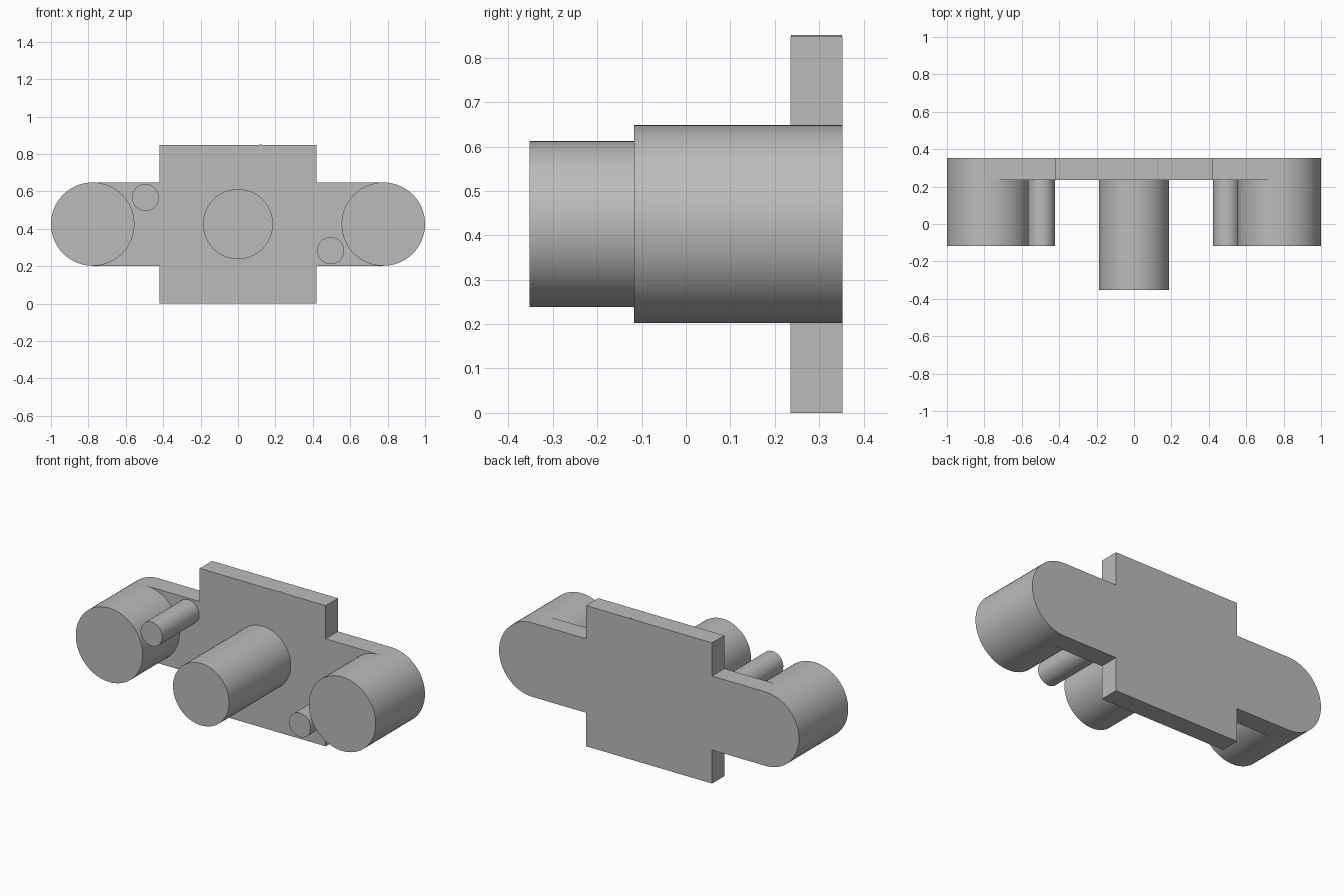
import bpy
import bmesh
from math import pi, sin, cos
from mathutils import Matrix, Vector

cube = bpy.data.objects.get("Cube")
if cube:
    bpy.data.objects.remove(cube, do_unlink=True)

grey = bpy.data.materials.new("plain grey")
grey.use_nodes = True
COLOUR = (0.5, 0.5, 0.5, 1)
grey.diffuse_color = COLOUR
grey.node_tree.nodes["Principled BSDF"].inputs["Base Color"].default_value = COLOUR

FRONT, BACK = 0.235, 0.352      # plate depth range
BOSS_FRONT = -0.117
MID_Z, TOP = 0.425, 0.848
HALF_W = 0.42
LOBE_R = 0.223
LOBE_X = 1 - LOBE_R


def finish(name, bm):
    bmesh.ops.recalc_face_normals(bm, faces=bm.faces)
    mesh = bpy.data.meshes.new(name)
    bm.to_mesh(mesh)
    bm.free()
    obj = bpy.data.objects.new(name, mesh)
    bpy.context.collection.objects.link(obj)
    mesh.materials.append(grey)
    bpy.ops.object.select_all(action="DESELECT")
    obj.select_set(True)
    bpy.context.view_layer.objects.active = obj
    bpy.ops.object.shade_smooth_by_angle(angle=pi / 6)
    return obj


def rod(name, x, z, radius, y0, y1):
    """Closed cylinder lying along y."""
    bm = bmesh.new()
    place = Matrix.Translation((x, (y0 + y1) / 2, z)) @ Matrix.Rotation(pi / 2, 4, "X")
    bmesh.ops.create_cone(bm, cap_ends=True, segments=64, radius1=radius,
                          radius2=radius, depth=y1 - y0, matrix=place)
    return finish(name, bm)


# Back plate: tall middle with a rounded arm on each side
half = [(HALF_W, 0), (HALF_W, MID_Z - LOBE_R)]
for i in range(33):
    a = pi * (i / 32 - 0.5)
    half.append((LOBE_X + LOBE_R * cos(a), MID_Z + LOBE_R * sin(a)))
half += [(HALF_W, MID_Z + LOBE_R), (HALF_W, TOP)]
outline = half + [(-x, z) for x, z in reversed(half)]
bm = bmesh.new()
face = bm.faces.new([bm.verts.new((x, FRONT, z)) for x, z in outline])
swept = bmesh.ops.extrude_face_region(bm, geom=[face], use_keep_orig=True)
bmesh.ops.translate(bm, vec=Vector((0, BACK - FRONT, 0)),
                    verts=[v for v in swept["geom"] if isinstance(v, bmesh.types.BMVert)])
finish("back_plate", bm)

# End bosses and locating pins, the pins diagonally opposed
for side, s in (("left", 1), ("right", -1)):
    rod(side + "_boss", s * LOBE_X, MID_Z, LOBE_R, BOSS_FRONT, FRONT)
    rod(side + "_pin", s * 0.495, MID_Z - s * 0.142, 0.072, BOSS_FRONT, FRONT)

# Long centre post and the slight bump on the top edge
rod("centre_post", 0, MID_Z, 0.187, -0.352, FRONT)
rod("top_edge_bump", 0.12, 0.831, 0.02, FRONT + 0.001, BACK - 0.001)
